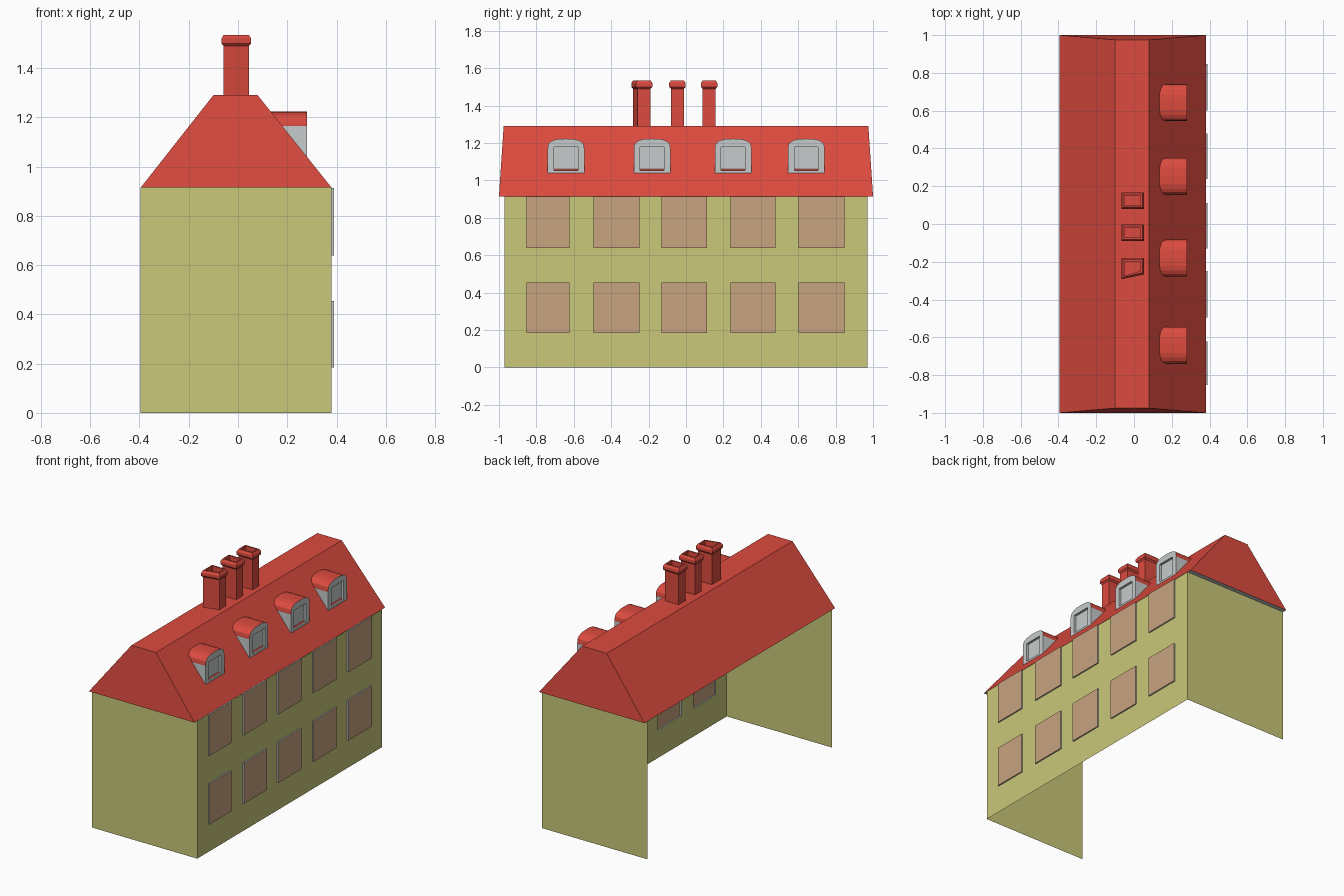
import bpy, bmesh, math

if "Cube" in bpy.data.objects:
    bpy.data.objects.remove(bpy.data.objects["Cube"])


def material(name, rgb):
    m = bpy.data.materials.new(name)
    m.diffuse_color = (*rgb, 1)
    m.use_nodes = True
    m.node_tree.nodes["Principled BSDF"].inputs["Base Color"].default_value = m.diffuse_color
    return m


WALL = material("yellow_green_plaster", (0.59, 0.58, 0.195))
PANE = material("tan_window", (0.58, 0.37, 0.215))
RED = material("red_roof", (0.72, 0.07, 0.05))
GREY = material("light_grey_trim", (0.57, 0.60, 0.60))

EAVE, TOP = 0.915, 1.29
XL, XR = -0.395, 0.38


def finish(name, bm, mats, recalc=True):
    if recalc:
        bmesh.ops.recalc_face_normals(bm, faces=bm.faces[:])
    me = bpy.data.meshes.new(name)
    bm.to_mesh(me)
    bm.free()
    for m in mats:
        me.materials.append(m)
    ob = bpy.data.objects.new(name, me)
    bpy.context.collection.objects.link(ob)
    return ob


def face(bm, pts, mi=0):
    f = bm.faces.new([p if isinstance(p, bmesh.types.BMVert) else bm.verts.new(p) for p in pts])
    f.material_index = mi
    return f


# Walls: two ends and a window wall, back and bottom open
bm = bmesh.new()
face(bm, [(XL, -.97, 0), (XR, -.97, 0), (XR, -.97, EAVE), (XL, -.97, EAVE)])
face(bm, [(XR, .97, 0), (XL, .97, 0), (XL, .97, EAVE), (XR, .97, EAVE)])
ys = [-.97, -.853, -.623, -.495, -.249, -.131, .112, .238, .479, .602, .848, .97]
zs = [0, .185, .455, .64, .914]
OUT = XR + 0.009
for i in range(len(ys) - 1):
    for j in range(len(zs) - 1):
        a, b, c, d = ys[i], ys[i + 1], zs[j], zs[j + 1]
        rect = [(a, c), (b, c), (b, d), (a, d)]
        if i % 2 and j % 2:
            # raised window plate with grey edges
            face(bm, [(OUT, *p) for p in rect], 1)
            for k in range(4):
                p, q = rect[k], rect[(k + 1) % 4]
                face(bm, [(XR, *p), (XR, *q), (OUT, *q), (OUT, *p)], 2)
        else:
            face(bm, [(XR, *p) for p in rect])
bmesh.ops.remove_doubles(bm, verts=bm.verts[:], dist=1e-4)
finish("walls", bm, [WALL, PANE, GREY], recalc=False)

# Roof: flat-topped hip with grey underside
bm = bmesh.new()
low = [bm.verts.new(p) for p in [(XL, -1, EAVE), (XR, -1, EAVE), (XR, 1, EAVE), (XL, 1, EAVE)]]
top = [bm.verts.new(p) for p in [(-.1, -.975, TOP), (.08, -.975, TOP), (.08, .975, TOP), (-.1, .975, TOP)]]
face(bm, top)
face(bm, low[::-1], 1)
for k in range(4):
    n = (k + 1) % 4
    face(bm, [low[k], low[n], top[n], top[k]])
finish("roof", bm, [RED, GREY])


# Dormers: arched front, red vault, grey cheeks, recessed window
def dormer(name, yc):
    bm = bmesh.new()
    xf, hw = 0.28, 0.098
    prof = [(-hw, 1.04), (hw, 1.04), (hw, 1.165)]
    n = 10
    for i in range(n + 1):
        t = math.pi * i / n
        c, s = math.cos(t), math.sin(t)
        prof.append((hw * math.copysign(abs(c) ** 0.75, c), 1.172 + 0.051 * s ** 0.75))
    prof.append((-hw, 1.165))
    front = [bm.verts.new((xf, yc + y, z)) for y, z in prof]
    back = [bm.verts.new((.08 + (TOP - z) / 1.25, yc + y, z)) for y, z in prof]
    m = len(prof)
    for k in range(1, m):
        q = (k + 1) % m
        face(bm, [front[k], front[q], back[q], back[k]], 0 if 2 <= k < m - 1 else 1)
    # window recess
    rect = [(-.064, 1.053), (.064, 1.053), (.064, 1.178), (-.064, 1.178)]
    hole = [bm.verts.new((xf, yc + y, z)) for y, z in rect]
    deep = [bm.verts.new((xf - .016, yc + y, z)) for y, z in rect]
    edges = []
    for loop in (front, hole):
        for k in range(len(loop)):
            pair = (loop[k], loop[(k + 1) % len(loop)])
            edges.append(bm.edges.get(pair) or bm.edges.new(pair))
    res = bmesh.ops.triangle_fill(bm, edges=edges, use_beauty=True, normal=(1, 0, 0))
    for g in res["geom"]:
        if isinstance(g, bmesh.types.BMFace):
            g.material_index = 1
    for k in range(4):
        q = (k + 1) % 4
        face(bm, [hole[k], hole[q], deep[q], deep[k]], 1)
    face(bm, deep, 1)
    bmesh.ops.remove_doubles(bm, verts=bm.verts[:], dist=1e-4)
    finish(name, bm, [RED, GREY])


for i, yc in enumerate((-.642, -.181, .252, .643)):
    dormer(f"dormer_{i + 1}", yc)


# Chimneys: shaft, flared rounded cap, hollow top
def chimney(name, y0, y1, skew=0.0):
    bm = bmesh.new()
    rings = []
    for inset, z in [(.009, TOP - .01), (.009, 1.49), (0, 1.5), (0, 1.52), (.009, 1.535),
                     (.018, 1.535), (.018, 1.50)]:
        a, b = -.067 + inset, .053 - inset
        rings.append([bm.verts.new(p) for p in [(a, y0 + inset, z), (b, y0 + skew + inset, z),
                                                (b, y1 - inset, z), (a, y1 - inset, z)]])
    for r, s in zip(rings, rings[1:]):
        for k in range(4):
            q = (k + 1) % 4
            face(bm, [r[k], r[q], s[q], s[k]])
    face(bm, rings[-1])
    face(bm, rings[0][::-1])
    finish(name, bm, [RED])


chimney("chimney_back", .08, .168)
chimney("chimney_middle", -.09, -.002)
chimney("chimney_front", -.292, -.18, .025)
